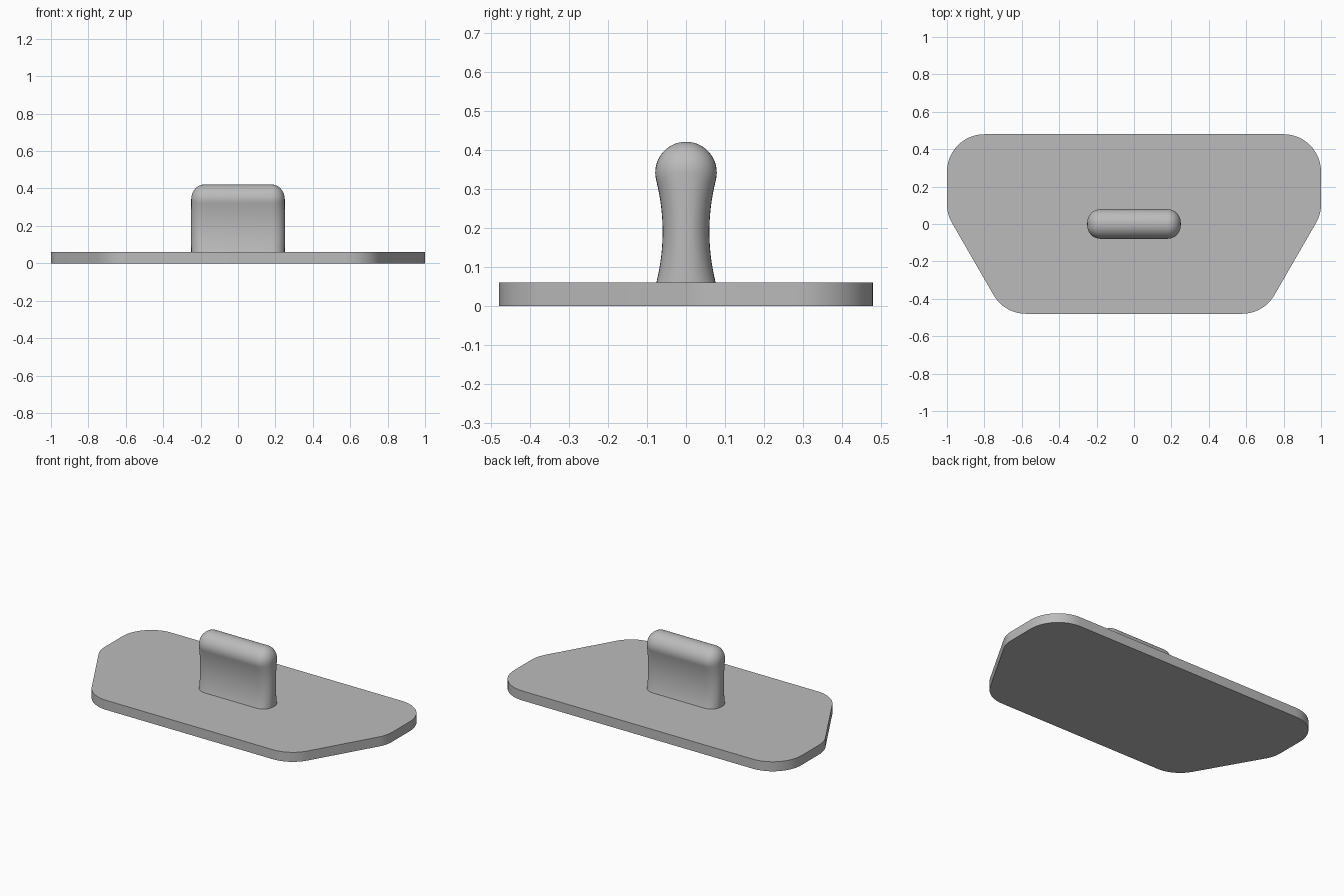
import bpy, bmesh, math
from mathutils import Vector

cube = bpy.data.objects.get("Cube")
if cube:
    bpy.data.objects.remove(cube, do_unlink=True)

# Plain grey material
grey = bpy.data.materials.new("plain grey")
grey.use_nodes = True
colour = (0.5, 0.5, 0.5, 1)
grey.diffuse_color = colour
grey.node_tree.nodes["Principled BSDF"].inputs["Base Color"].default_value = colour


def finish(name, bm, angle):
    bmesh.ops.recalc_face_normals(bm, faces=bm.faces)
    mesh = bpy.data.meshes.new(name)
    bm.to_mesh(mesh)
    bm.free()
    obj = bpy.data.objects.new(name, mesh)
    bpy.context.collection.objects.link(obj)
    mesh.materials.append(grey)
    bpy.ops.object.select_all(action='DESELECT')
    obj.select_set(True)
    bpy.context.view_layer.objects.active = obj
    bpy.ops.object.shade_smooth_by_angle(angle=math.radians(angle))
    return obj


def fillet(corners, radius, steps=12):
    """Round every corner of a convex counter-clockwise outline."""
    points = []
    for i, corner in enumerate(corners):
        c = Vector(corner)
        a = (Vector(corners[i - 1]) - c).normalized()
        b = (Vector(corners[(i + 1) % len(corners)]) - c).normalized()
        half = a.angle(b) / 2
        centre = c + (a + b).normalized() * radius / math.sin(half)
        start = c + a * radius / math.tan(half) - centre
        turn = math.pi - 2 * half
        for s in range(steps + 1):
            t = turn * s / steps
            points.append(centre + Vector((
                start.x * math.cos(t) - start.y * math.sin(t),
                start.x * math.sin(t) + start.y * math.cos(t))))
    return points


# Base plate: rounded six-sided outline, extruded
THICK = 0.06
right = [(0.693, -0.48), (1.0, 0.052), (1.0, 0.48)]
outline = right + [(-x, y) for x, y in reversed(right)]
bm = bmesh.new()
face = bm.faces.new([bm.verts.new((p.x, p.y, 0)) for p in fillet(outline, 0.2)])
up = bmesh.ops.extrude_face_region(bm, geom=[face])["geom"]
bmesh.ops.translate(bm, vec=(0, 0, THICK),
                    verts=[v for v in up if isinstance(v, bmesh.types.BMVert)])
finish("base_plate", bm, 30)

# Handle: waisted grip with a round head, lofted from rounded sections
BALL, BALL_Z, JOIN_Z, CORE = 0.079, 0.342, 0.32, 0.18
sections = []
for i in range(17):
    z = 0.05 + (JOIN_Z - 0.05) * i / 16
    sections.append((z, 0.06 + 0.016 * ((z - 0.19) / 0.13) ** 2, 1))
low = math.asin((JOIN_Z - BALL_Z) / BALL)
for i in range(1, 21):
    t = low + (math.pi / 2 - 0.02 - low) * i / 20
    sections.append((BALL_Z + BALL * math.sin(t), BALL * math.cos(t),
                     math.cos(t) if t > 0 else 1))


def ring(bm, z, half_y, end_scale):
    corner_x, corner_y = 0.07 * end_scale, 0.9 * half_y
    verts = []
    for q, (sx, sy) in enumerate([(1, 1), (-1, 1), (-1, -1), (1, -1)]):
        for s in range(9):
            t = math.pi / 2 * (q + s / 8)
            verts.append(bm.verts.new((sx * CORE + corner_x * math.cos(t),
                                       sy * (half_y - corner_y) + corner_y * math.sin(t), z)))
    return verts


bm = bmesh.new()
rings = [ring(bm, *section) for section in sections]
for a, b in zip(rings, rings[1:]):
    for i in range(len(a)):
        j = (i + 1) % len(a)
        bm.faces.new((a[i], a[j], b[j], b[i]))
bm.faces.new(rings[0])
bm.faces.new(rings[-1])
finish("handle", bm, 40)
